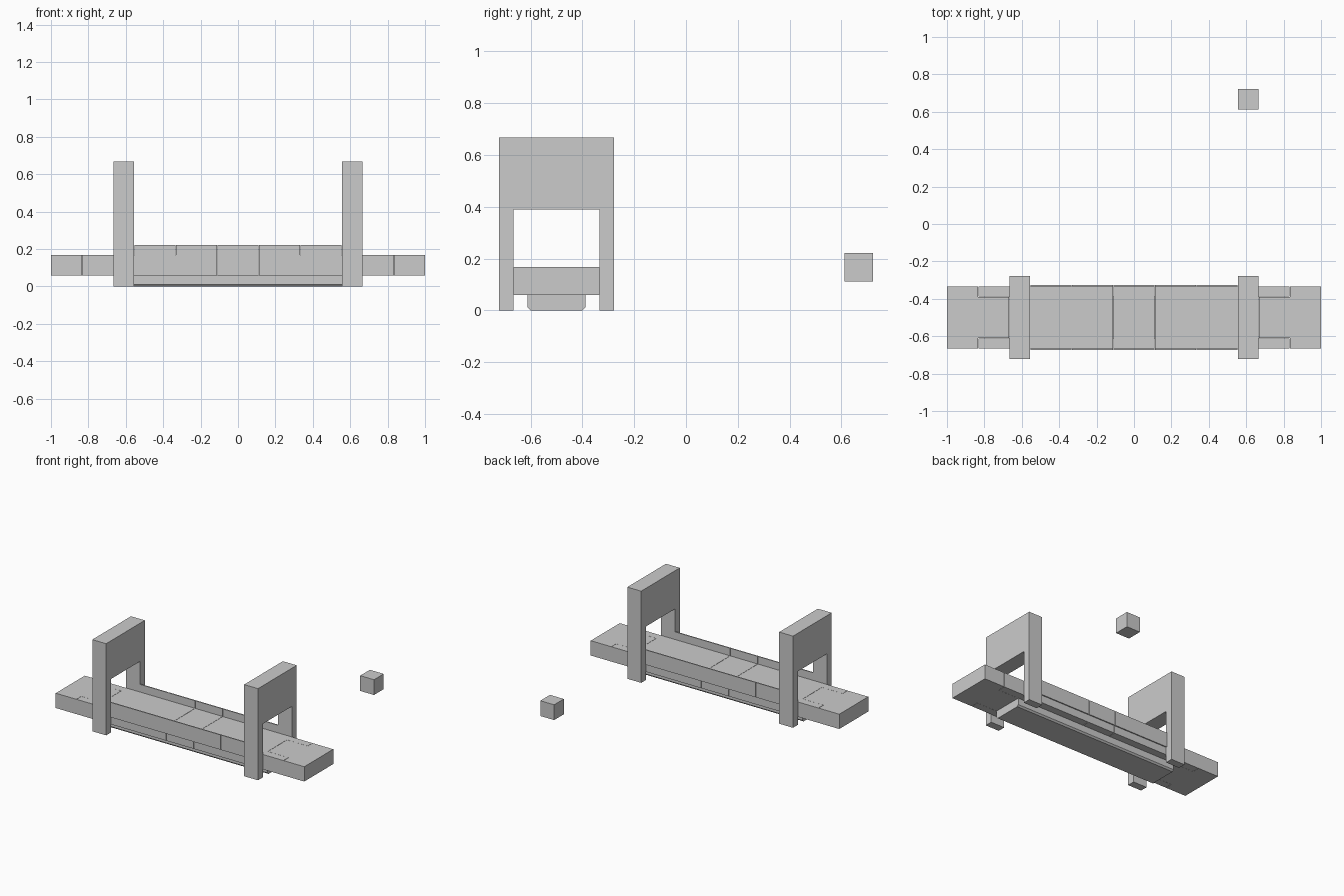
import bpy, bmesh

if "Cube" in bpy.data.objects:
    bpy.data.objects.remove(bpy.data.objects["Cube"])

U = 1 / 18      # block unit
CY = -0.5       # centre line of the bridge
G = 0.001       # half seam between neighbouring blocks


def prism(name, profile, a, b, axis):
    """Extrude a closed profile from a to b: axis 'X' takes (y, z), axis 'Z' takes (x, y)."""
    bm = bmesh.new()
    place = (lambda p, t: (t, p[0], p[1])) if axis == 'X' else (lambda p, t: (p[0], p[1], t))
    lo = [bm.verts.new(place(p, a)) for p in profile]
    hi = [bm.verts.new(place(p, b)) for p in profile]
    bm.faces.new(lo)
    bm.faces.new(hi)
    n = len(profile)
    for i in range(n):
        bm.faces.new((lo[i], lo[(i + 1) % n], hi[(i + 1) % n], hi[i]))
    bmesh.ops.recalc_face_normals(bm, faces=bm.faces)
    me = bpy.data.meshes.new(name)
    bm.to_mesh(me)
    bm.free()
    ob = bpy.data.objects.new(name, me)
    bpy.context.collection.objects.link(ob)
    return ob


def box(name, x0, x1, y0, y1, z0, z1):
    return prism(name, [(x0, y0), (x1, y0), (x1, y1), (x0, y1)], z0, z1, 'Z')


Z0, Z1 = 1.06 * U, 3 * U     # deck bottom and top

# centre deck slab
box("deck_centre", -2 * U + G, 2 * U - G, CY - 3 * U, CY + 3 * U, Z0, Z1)

for s, side in ((-1, "left"), (1, "right")):
    # gate: two legs joined by a tall top panel
    gate = [(-4, 0), (-3, 0), (-3, 7), (3, 7), (3, 0), (4, 0), (4, 12), (-4, 12)]
    prism(f"gate_{side}", [(CY + y * U, z * U) for y, z in gate], s * 10 * U, s * 12 * U, 'X')

    # forked deck section running under the gate
    fork = [(2, -3), (15, -3), (15, -2), (12, -2), (12, 2), (15, 2), (15, 3), (2, 3)]
    prism(f"deck_fork_{side}", [(s * (x * U - (G if x > 2 else -G)), CY + y * U) for x, y in fork],
          Z0, Z1, 'Z')

    # end slab with a tongue that fits into the fork
    tongue = [(12, -2), (15, -2), (15, -3), (18, -3), (18, 3), (15, 3), (15, 2), (12, 2)]
    prism(f"deck_end_{side}",
          [(s * (x * U + (G if x < 18 else 0)), CY + y * U - (G * y / 2 if abs(y) == 2 else 0))
           for x, y in tongue], Z0, Z1, 'Z')

# thin side rails made of five panels each
for s, side in ((-1, "front"), (1, "back")):
    for i in range(5):
        x = (-10 + 4 * i) * U
        box(f"rail_{side}_{i + 1}", x + G, x + 4 * U - G,
            *sorted((CY + s * 3 * U, CY + s * (3 * U + 0.008))), 2.06 * U, 4 * U)

# support beam below the deck with chamfered lower edges
c = 0.011
prism("support_beam", [(CY - 2 * U, Z0), (CY - 2 * U, c), (CY - 2 * U + c, 0),
                       (CY + 2 * U - c, 0), (CY + 2 * U, c), (CY + 2 * U, Z0)],
      -12 * U, 12 * U, 'X')

# separate small cube
box("loose_cube", 10 * U, 12 * U, 11 * U, 13 * U, 2 * U, 4 * U)
